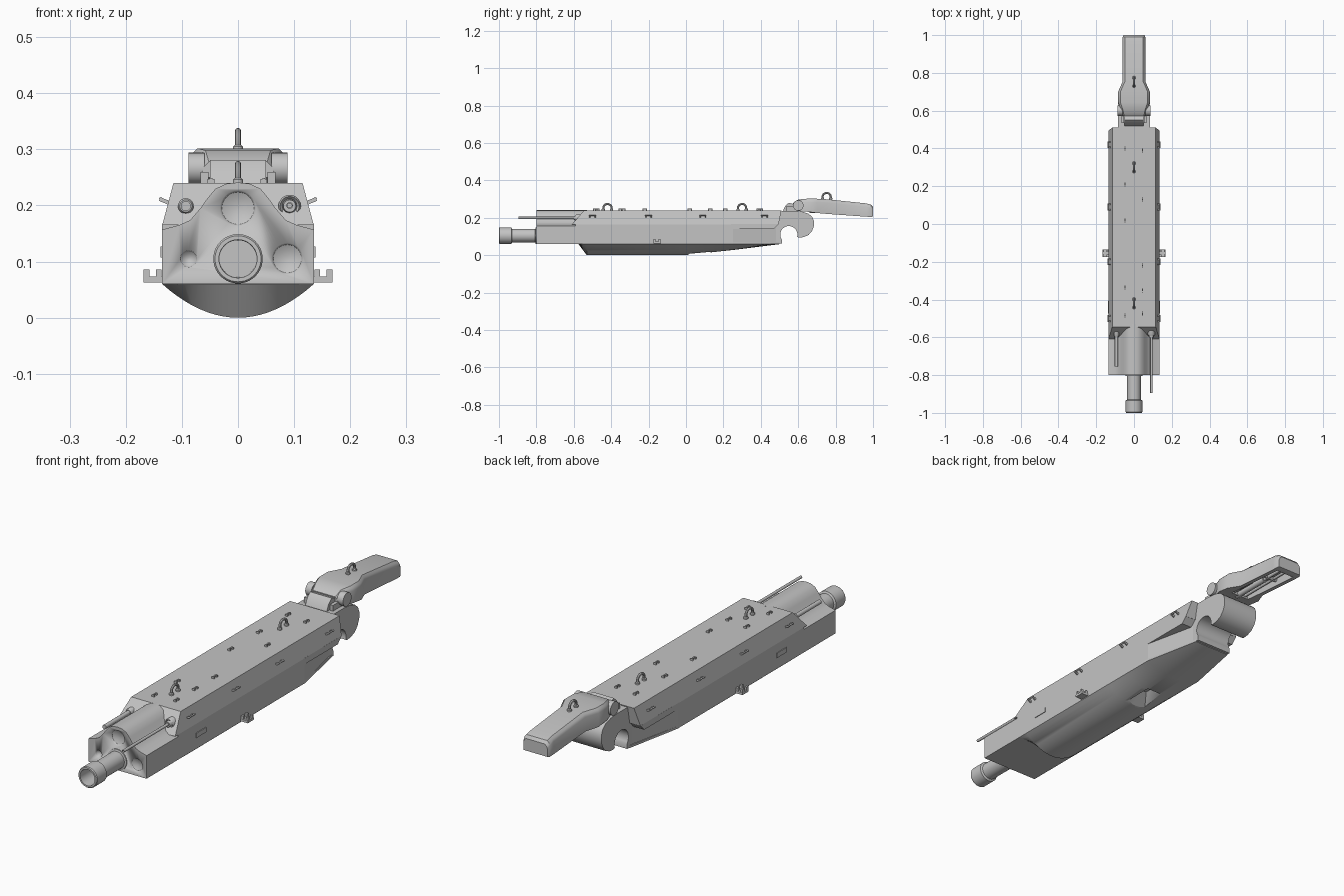
import bpy, bmesh, math
from mathutils import Matrix, Vector

if "Cube" in bpy.data.objects:
    bpy.data.objects.remove(bpy.data.objects["Cube"])

grey = bpy.data.materials.new("plain grey")
grey.diffuse_color = (0.55, 0.55, 0.55, 1)
grey.use_nodes = True
grey.node_tree.nodes["Principled BSDF"].inputs["Base Color"].default_value = grey.diffuse_color


def finish(name, bm, smooth=True):
    bmesh.ops.recalc_face_normals(bm, faces=bm.faces)
    me = bpy.data.meshes.new(name)
    bm.to_mesh(me)
    bm.free()
    me.materials.append(grey)
    ob = bpy.data.objects.new(name, me)
    bpy.context.collection.objects.link(ob)
    bpy.ops.object.select_all(action='DESELECT')
    ob.select_set(True)
    bpy.context.view_layer.objects.active = ob
    if smooth:
        bpy.ops.object.shade_smooth_by_angle(angle=math.radians(32))
    return ob


def loft(name, sections, closed=True):
    """Skin a row of equal-length closed sections, cap both ends."""
    bm = bmesh.new()
    rings = [[bm.verts.new(p) for p in s] for s in sections]
    n = len(rings[0])
    for a, b in zip(rings, rings[1:]):
        for i in range(n):
            j = (i + 1) % n
            bm.faces.new((a[i], a[j], b[j], b[i]))
    bm.faces.new(rings[0])
    bm.faces.new(rings[-1])
    return finish(name, bm)


def mirrored(half):
    """Half section (x, z) from bottom to top -> full closed section."""
    return half + [(-x, z) for x, z in reversed(half) if x > 1e-6]


def box(name, loc, size, rot_y=0):
    bm = bmesh.new()
    m = Matrix.Translation(loc) @ Matrix.Rotation(rot_y, 4, 'Y') @ Matrix.Diagonal((*size, 1))
    bmesh.ops.create_cube(bm, size=1, matrix=m)
    return finish(name, bm, False)


def lathe(name, profile, origin, axis='Y', n=32):
    """Spin (radius, distance) points around an axis through origin."""
    bm = bmesh.new()
    rings = []
    for r, d in profile:
        ring = []
        for i in range(n):
            a = 2 * math.pi * i / n
            c, s = r * math.cos(a), r * math.sin(a)
            v = Vector((c, d, s)) if axis == 'Y' else Vector((d, c, s))
            ring.append(bm.verts.new(v + Vector(origin)))
        rings.append(ring)
    for a, b in zip(rings, rings[1:]):
        for i in range(n):
            j = (i + 1) % n
            bm.faces.new((a[i], a[j], b[j], b[i]))
    bm.faces.new(rings[0])
    bm.faces.new(rings[-1])
    return finish(name, bm)


def rod(name, r, a, b, origin, axis='Y', n=16):
    return lathe(name, [(r, a), (r, b)], origin, axis, n)


def cut(target, cutter):
    cutter.hide_render = True
    bpy.context.view_layer.objects.active = target
    mod = target.modifiers.new("cut", 'BOOLEAN')
    mod.operation, mod.solver, mod.object = 'DIFFERENCE', 'EXACT', cutter
    bpy.ops.object.modifier_apply(modifier=mod.name)
    bpy.data.objects.remove(cutter)


# Main hull: sloped upper half, square lower half, rear skirt
loft("hull_upper", [[(-.135, a, .165), (.135, a, .165), (.115, b, .24), (-.115, b, .24)]
                    for a, b in ((-.61, -.545), (.495, .51))])
box("hull_lower", (0, -.17, .1125), (.27, .84, .105))
loft("rear_skirt", [[(-.135, a, .14), (.135, a, .14), (.135, b, .166), (-.135, b, .166)]
                    for a, b in ((.24, .24), (.47, .495))])
loft("rear_taper", [[(-w, y, .06), (w, y, .06), (w, y, .145), (-w, y, .145)]
                    for y, w in ((.25, .135), (.48, .085))])

# Front block with the humped gun housing
nose = mirrored([(.135, .06), (.135, .157), (.105, .165), (.085, .174), (.067, .195),
                 (.055, .212), (.04, .23), (.02, .239), (0, .241)])
front = loft("front_block", [[(x, y, z) for x, z in nose] for y in (-.8, -.53)])
for x, z, r in ((0, .195, .032), (.088, .105, .028), (-.088, .105, .015)):
    cut(front, lathe("dish_cutter", [(r, -.02), (r, 0), (r * .9, .006), (r * .55, .011), (r * .1, .013)],
                     (x, -.8, z)))

# Rounded belly with a pyramid recess
belly_sections = []
for y, depth, w in ((-.575, .001, .135), (-.53, .06, .135), (0, .06, .135),
                    (.12, .046, .135), (.25, .032, .135), (.5, .001, .085)):
    arc = [(-w + 2 * w * i / 20) for i in range(21)]
    belly_sections.append([(x, y, .06 - depth * (1 - (x / w) ** 2)) for x in arc]
                          + [(w, y, .07), (-w, y, .07)])
belly = loft("belly", belly_sections)
cut(belly, loft("recess_cutter", [[(s * .06, .08 - s * .085, z), (s * .06, .08 + s * .085, z),
                                   (-s * .06, .08 + s * .085, z), (-s * .06, .08 - s * .085, z)]
                                  for s, z in ((1, -.01), (.15, .045))]))

# Rear hub: rounded knuckle with a round notch
hub = [(.44, .062), (.512, .062)]
hub += [(.55 + .046 * math.cos(math.radians(a)), .11 + .046 * math.sin(math.radians(a)))
        for a in range(215, -16, -10)]
hub += [(.605, .094), (.63, .097), (.655, .108), (.673, .128), (.684, .155), (.684, .182),
        (.675, .205), (.655, .222), (.62, .233), (.58, .236), (.44, .236)]
loft("rear_hub", [[(x, y, z) for y, z in hub] for x in (-.085, .085)])

# Hinged tail arm, hollow underneath
tail_sections = []
for y, w, zt, zb in ((.572, .064, .278, .25), (.60, .07, .298, .236), (.645, .084, .302, .233),
                     (.70, .084, .302, .226), (.755, .06, .299, .221), (.965, .06, .277, .206),
                     (.99, .06, .27, .205), (1.0, .056, .258, .207)):
    half = [(w, zb), (w, zt - .018), (w - .004, zt - .008), (w - .012, zt)]
    tail_sections.append([(x, y, z) for x, z in mirrored(half)])
tail = loft("tail_arm", tail_sections)
cut(tail, box("tail_cutter", (0, .825, .225), (.085, .29, .06)))
rod("tail_piston", .012, .66, .84, (0, 0, .238))
rod("tail_piston_rod", .007, .83, .97, (0, 0, .238))
for s in (-1, 1):
    rod("tail_side_rod", .006, .67, .95, (s * .028, 0, .24))
rod("tail_cross_pin", .008, -.044, .044, (0, .86, .24), 'X')
for s in (-1, 1):
    rod("hinge_disc", .028, s * .06, s * .088, (0, .60, .266), 'X', 32)
    box("hinge_ear", (s * .06, .565, .245), (.014, .06, .03))

# Hinge link between hull and tail
loft("hinge_link", [[(x, .518, .236), (x, .53, .262), (x, .55, .281), (x, .585, .27), (x, .585, .236)]
                    for x in (-.05, .05)])

# Main gun with flared, hollow muzzle
lathe("main_barrel", [(.044, .20), (.044, -.004), (.036, -.006), (.036, -.13), (.044, -.134),
                      (.044, -.196), (.041, -.2), (.034, -.2), (.033, -.06), (.001, -.06)],
      (0, -.8, .105), n=40)

# Secondary guns in round sockets
rod("short_gun", .009, -.755, -.55, (-.093, 0, .199))
lathe("short_gun_socket", [(.014, .04), (.014, -.015), (.011, -.02), (.002, -.02)], (-.093, -.575, .199), n=20)
lathe("long_gun", [(.006, .3), (.006, -.02), (.004, -.02), (.004, 0), (.001, 0)], (.092, -.875, .2), n=16)
lathe("long_gun_socket", [(.02, .04), (.02, -.01), (.017, -.015), (.013, -.01), (.011, -.025), (.002, -.025)],
      (.092, -.575, .199), n=24)


# Lifting eyes: half hoops on two feet
def lifting_eye(y, z):
    path = [(y - .022, z - .005), (y - .022, z + .012)]
    path += [(y - .022 * math.cos(math.pi * i / 10), z + .014 + .02 * math.sin(math.pi * i / 10))
             for i in range(1, 10)]
    path += [(y + .022, z + .012), (y + .022, z - .005)]
    sections = []
    for i, (py, pz) in enumerate(path):
        a, b = path[max(i - 1, 0)], path[min(i + 1, len(path) - 1)]
        t = Vector((0, b[0] - a[0], b[1] - a[1])).normalized()
        side = t.cross(Vector((1, 0, 0)))
        sections.append([Vector((0, py, pz)) + .0055 * (math.cos(k * math.pi / 4) * Vector((1, 0, 0))
                         + math.sin(k * math.pi / 4) * side) for k in range(8)])
    loft("lifting_eye", sections)
    for s in (-1, 1):
        lathe("eye_foot", [(.009, 0), (.009, .006), (.006, .009)], (0, y + s * .022, z), n=12) \
            .matrix_world = (Matrix.Translation((0, y + s * .022, z)) @ Matrix.Rotation(math.pi / 2, 4, 'X')
                             @ Matrix.Translation((0, -y - s * .022, -z)))


for y, z in ((-.42, .24), (.30, .24), (.752, .299)):
    lifting_eye(y, z)

# Small tie-down clips on the roof
for x, ys in ((-.048, (.40, .21, .02, -.335, -.485)), (.046, (.39, .13, -.22, -.35, -.475))):
    for y in ys:
        box("roof_clip_bar", (x, y, .247), (.005, .024, .004))
        for s in (-1, 1):
            box("roof_clip_foot", (x, y + s * .009, .242), (.012, .006, .01))

# Tie-down clips on the sloped flanks, side plates and notched brackets
for s in (-1, 1):
    for y in (-.5, -.2, .09, .42):
        box("flank_clip_bar", (s * .138, y, .212), (.005, .036, .005), s * .4)
        for t in (-1, 1):
            box("flank_clip_foot", (s * .131, y + t * .014, .208), (.018, .007, .007), s * -.4)
    box("side_plate", (s * .135, -.44, .117), (.006, .065, .02))
    box("bracket_base", (s * .15, -.155, .068), (.036, .04, .01))
    for x in (.141, .163):
        for t in (-1, 1):
            box("bracket_tooth", (s * x, -.155 + t * .013, .078), (.01, .011, .016))
